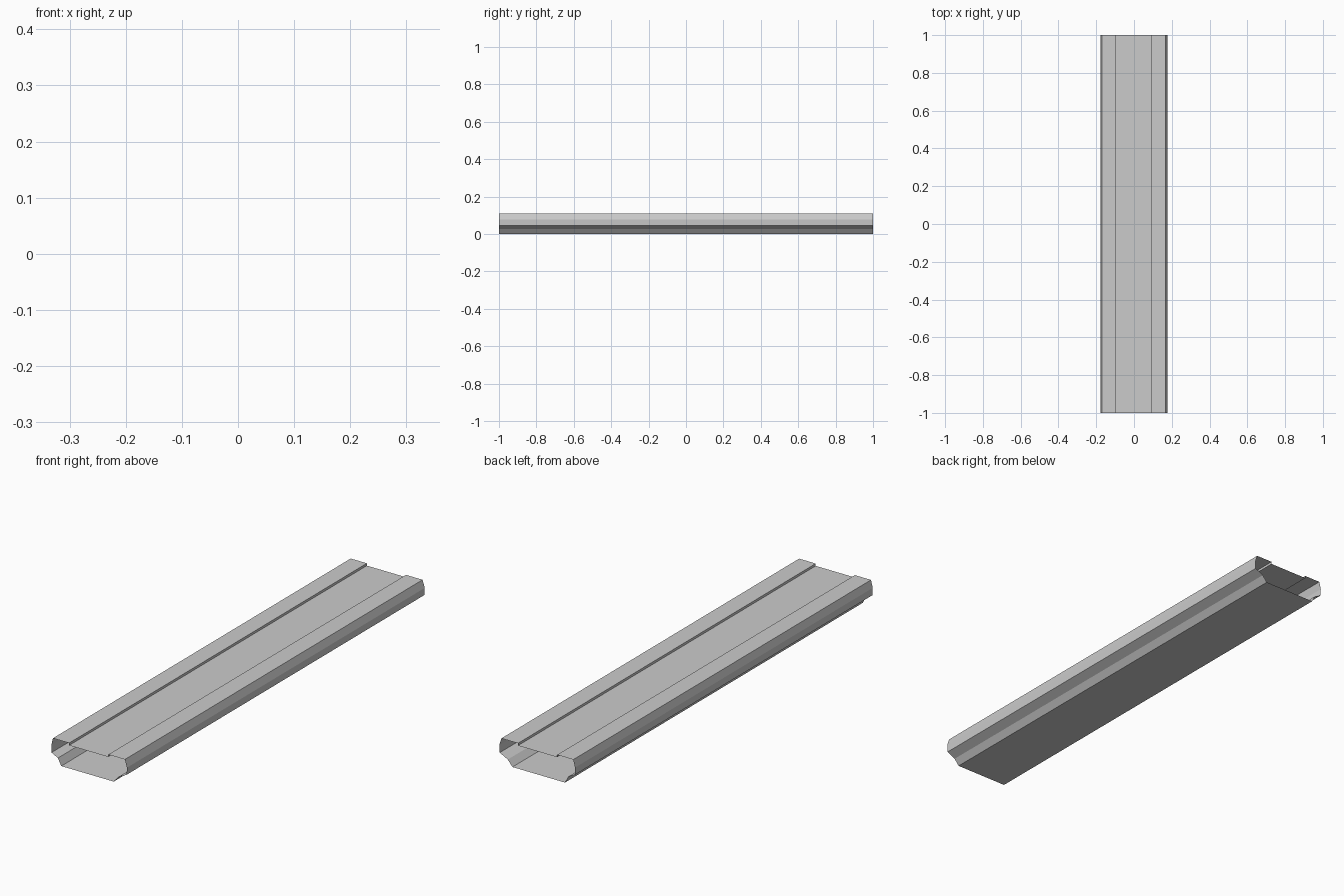
import bpy, bmesh

if "Cube" in bpy.data.objects:
    bpy.data.objects.remove(bpy.data.objects["Cube"])

# Cross-section (x, z) of the open-ended hollow rail, running round the outside
PROFILE = [
    (-0.131, 0.0), (0.116, 0.0),                                    # base
    (0.138, 0.026), (0.176, 0.045), (0.178, 0.076), (0.168, 0.108),  # right side
    (0.090, 0.108), (0.090, 0.098), (-0.094, 0.098), (-0.094, 0.108),  # recessed top
    (-0.170, 0.108), (-0.178, 0.076), (-0.177, 0.045), (-0.147, 0.030),  # left side
]
HALF_LENGTH = 1.0


def extruded_shell(name, profile, half):
    """Sweep a closed profile along y, leaving both ends open."""
    bm = bmesh.new()
    verts = [bm.verts.new((x, -half, z)) for x, z in profile]
    edges = [bm.edges.new((v, verts[(i + 1) % len(verts)])) for i, v in enumerate(verts)]
    result = bmesh.ops.extrude_edge_only(bm, edges=edges)
    moved = [g for g in result["geom"] if isinstance(g, bmesh.types.BMVert)]
    bmesh.ops.translate(bm, verts=moved, vec=(0, 2 * half, 0))
    # Make every face point away from the hollow core
    bm.normal_update()
    base = min(bm.faces, key=lambda f: f.calc_center_median().z)
    bmesh.ops.recalc_face_normals(bm, faces=bm.faces[:])
    bm.normal_update()
    if base.normal.z > 0:
        bmesh.ops.reverse_faces(bm, faces=bm.faces[:])
    mesh = bpy.data.meshes.new(name)
    bm.to_mesh(mesh)
    bm.free()
    obj = bpy.data.objects.new(name, mesh)
    bpy.context.collection.objects.link(obj)
    return obj


# Grooved hollow rail
extruded_shell("hollow_rail", PROFILE, HALF_LENGTH)
